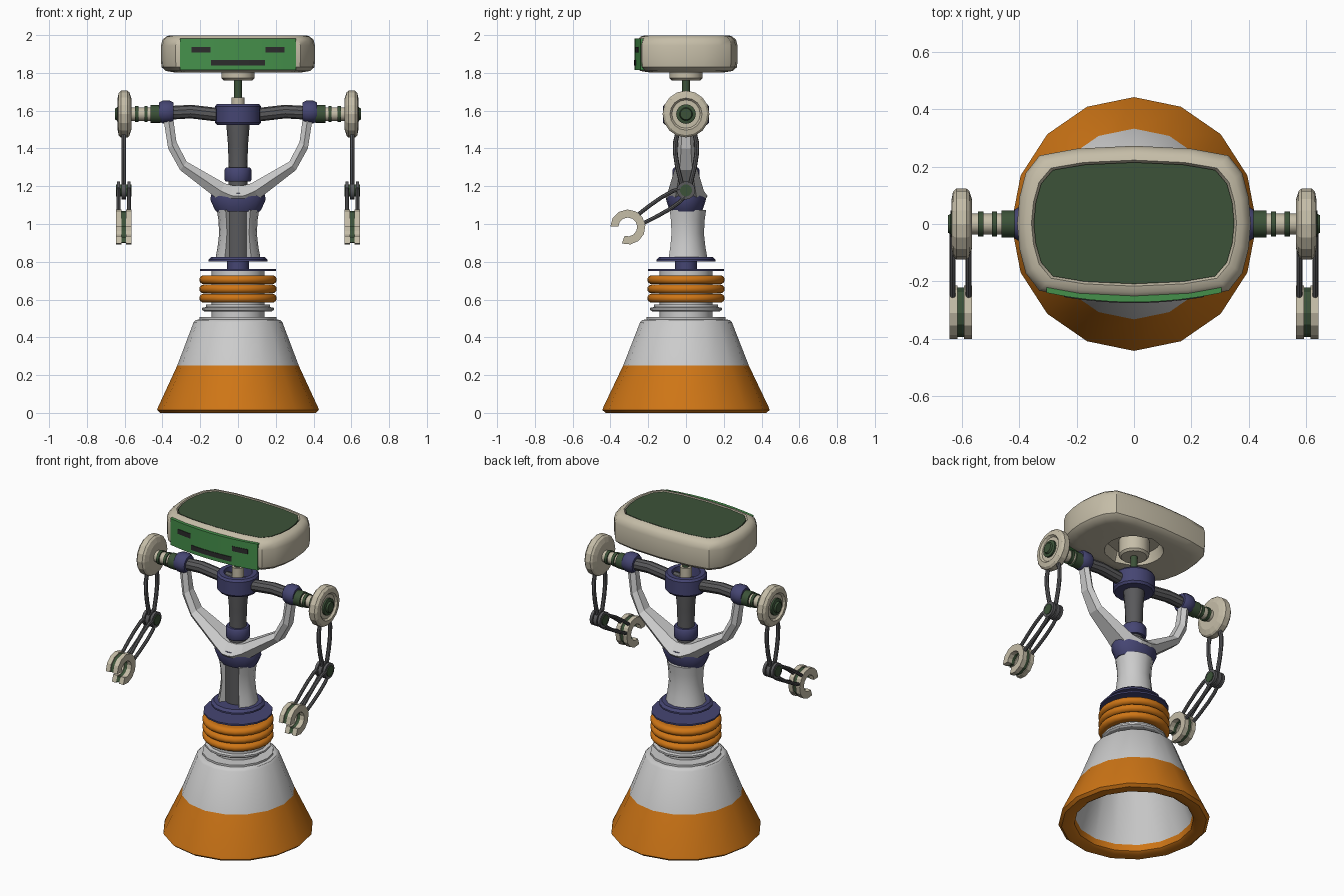
import bpy, bmesh, math
from mathutils import Vector

if "Cube" in bpy.data.objects:
    bpy.data.objects.remove(bpy.data.objects["Cube"])


def mat(name, rgb):
    m = bpy.data.materials.new(name)
    m.diffuse_color = (*rgb, 1)
    m.use_nodes = True
    m.node_tree.nodes["Principled BSDF"].inputs["Base Color"].default_value = m.diffuse_color
    return m


ORANGE = mat("orange", (0.62, 0.18, 0.008))
BEIGE = mat("beige", (0.56, 0.51, 0.39))
GREEN = mat("dark_green", (0.045, 0.085, 0.04))
SCREEN = mat("screen_green", (0.06, 0.28, 0.07))
BLUE = mat("navy", (0.06, 0.06, 0.17))
DARK = mat("charcoal", (0.1, 0.1, 0.105))
BLACK = mat("black", (0.025, 0.025, 0.025))


def loft(name, rings, material=None, wrap=False, cap=True, smooth=True, mirror=False, open_ring=False):
    """Skin a list of equal-length point rings."""
    bm = bmesh.new()
    vs = [[bm.verts.new(p) for p in r] for r in rings]
    n, m = len(vs[0]), len(vs)
    for i in range(m if wrap else m - 1):
        a, b = vs[i], vs[(i + 1) % m]
        for j in range(n - 1 if open_ring else n):
            k = (j + 1) % n
            bm.faces.new((a[j], a[k], b[k], b[j]))
    if cap and not wrap:
        bm.faces.new(vs[0])
        bm.faces.new(vs[-1])
    bmesh.ops.remove_doubles(bm, verts=bm.verts, dist=1e-5)
    bmesh.ops.recalc_face_normals(bm, faces=bm.faces)
    me = bpy.data.meshes.new(name)
    bm.to_mesh(me)
    bm.free()
    ob = bpy.data.objects.new(name, me)
    bpy.context.collection.objects.link(ob)
    if material:
        me.materials.append(material)
    if smooth:
        bpy.ops.object.select_all(action='DESELECT')
        ob.select_set(True)
        bpy.context.view_layer.objects.active = ob
        bpy.ops.object.shade_smooth_by_angle(angle=math.radians(35))
    if mirror:
        ob.modifiers.new("mirror", 'MIRROR')
    return ob


def lathe(name, profile, material=None, segs=16, axis='z', c=(0, 0), sx=1, sy=1, **kw):
    """Spin (radius, height) points; axis x parts turn about y, z = c."""
    rings = []
    for r, h in profile:
        ring = []
        for i in range(segs):
            a = 2 * math.pi * i / segs
            u, v = r * math.sin(a), r * math.cos(a)
            ring.append((u * sx, -v * sy, h) if axis == 'z' else (h, c[0] + u, c[1] + v))
        rings.append(ring)
    return loft(name, rings, material, cap=False, **kw)


def cyl(r, a, b):
    return [(0, a), (r, a), (r, b), (0, b)]


def tube(name, path, r, binormal, material, sides=8, **kw):
    """Round rod along a planar path."""
    pts = [Vector(p) for p in path]
    b = Vector(binormal)
    rings = []
    for i, p in enumerate(pts):
        t = (pts[min(i + 1, len(pts) - 1)] - pts[max(i - 1, 0)]).normalized()
        n = t.cross(b)
        rings.append([p + r * (n * math.cos(2 * math.pi * k / sides) + b * math.sin(2 * math.pi * k / sides))
                      for k in range(sides)])
    return loft(name, rings, material, **kw)


# Conical skirt, hollow underneath
lathe("skirt_band", [(0.345, 0.05), (0.35, 0.012), (0.37, 0), (0.425, 0), (0.443, 0.015), (0.438, 0.03),
                     (0.333, 0.25)], ORANGE, sx=0.967)
lathe("skirt_top", [(0.333, 0.25), (0.243, 0.48), (0.23, 0.492), (0.21, 0.495), (0.21, 0.507), (0, 0.507)], sx=0.967)
lathe("skirt_inside", [(0.345, 0.05), (0.22, 0.44), (0, 0.44)], sx=0.967)

# Waist discs and bellows
lathe("waist_spindle", cyl(0.14, 0.5, 0.75))
lathe("waist_disc", [(0, 0.538), (0.18, 0.538), (0.19, 0.545), (0.19, 0.556), (0.17, 0.56), (0.17, 0.575), (0, 0.575)])
for i, z in enumerate((0.607, 0.656, 0.705)):
    prof = [(0.178 + 0.027 * math.cos(a), z + 0.024 * math.sin(a))
            for a in (math.radians(-100 + 20 * k) for k in range(11))]
    lathe(f"bellows_ring_{i + 1}", [(0.12, prof[0][1])] + prof + [(0.12, prof[-1][1])], ORANGE, segs=24)
lathe("waist_plate", cyl(0.2, 0.751, 0.761), BLUE)
lathe("waist_hub", cyl(0.057, 0.755, 0.81), BLUE)
lathe("torso_plate", [(0, 0.802), (0.155, 0.802), (0.155, 0.812), (0.14, 0.826), (0, 0.826)], BLUE)

# Torso: dark core with a light shell open at the front
lathe("torso_core", cyl(0.075, 0.82, 1.1), DARK)
shell = []
for i in range(11):
    a = math.radians(-180 + 36 + 288 * i / 10)
    shell.append([(r * math.sin(a), r * math.cos(a) * 0.95, z) for r, z in
                  ((0.07, 0.826), (0.118, 0.826), (0.108, 0.88), (0.1, 0.95), (0.104, 1.02), (0.112, 1.075),
                   (0.07, 1.075))])
loft("torso_shell", shell)
lathe("chest_collar", [(0, 1.065), (0.115, 1.065), (0.125, 1.08), (0.147, 1.13), (0.14, 1.165), (0, 1.165)],
      BLUE, sy=0.72)

# Forked chest yoke
half = [(0, 1.09, 0, 1.205, 0.115), (0.04, 1.095, 0.03, 1.205, 0.113), (0.11, 1.133, 0.07, 1.215, 0.095),
        (0.306, 1.285, 0.272, 1.33, 0.055), (0.37, 1.40, 0.326, 1.434, 0.043), (0.395, 1.56, 0.343, 1.56, 0.034)]
stations = [(-a, b, -c, d, e) for a, b, c, d, e in half[:0:-1]] + half
loft("chest_yoke", [[(ox, -.6 * d, oz), ((ox + ix) / 2, -d, (oz + iz) / 2), (ix, -.5 * d, iz),
                     (ix, .5 * d, iz), ((ox + ix) / 2, d, (oz + iz) / 2), (ox, .6 * d, oz)]
                    for ox, oz, ix, iz, d in stations], smooth=False)

# Neck column and collars
lathe("neck_column", [(0, 1.15), (0.052, 1.15), (0.05, 1.32), (0.053, 1.42), (0.063, 1.54), (0.063, 1.58), (0, 1.58)],
      DARK)
lathe("lower_neck_ring", [(0.04, 1.225), (0.066, 1.225), (0.071, 1.235), (0.071, 1.288), (0.064, 1.298), (0.04, 1.298)],
      BLUE)
lathe("upper_neck_ring", [(0.05, 1.525), (0.112, 1.525), (0.122, 1.538), (0.122, 1.622), (0.112, 1.635),
                          (0.083, 1.635), (0.078, 1.57), (0.05, 1.57)], BLUE)
lathe("neck_sleeve", cyl(0.035, 1.57, 1.67), BEIGE)
lathe("neck_rod", cyl(0.021, 1.66, 1.78), GREEN, segs=12)
lathe("head_mount", [(0, 1.76), (0.075, 1.76), (0.088, 1.772), (0.088, 1.87), (0, 1.87)], BEIGE)

# Shoulder bar and joints
bar = [(0, 1.575), (0.12, 1.58), (0.25, 1.595), (0.37, 1.588)]
tube("shoulder_bar", [(-x, 0, z) for x, z in bar[:0:-1]] + [(x, 0, z) for x, z in bar], 0.036, (0, 1, 0), DARK, 10)
AX = dict(axis='x', c=(0, 1.582), mirror=True)
lathe("shoulder_clamp", [(0, 0.342), (0.05, 0.342), (0.06, 0.36), (0.06, 0.4), (0.05, 0.418), (0, 0.418)], BLUE,
      segs=12, axis='x', c=(0, 1.593), mirror=True)
lathe("shoulder_cap", cyl(0.047, 0.41, 0.463), GREEN, **AX)
lathe("shoulder_axle", cyl(0.036, 0.46, 0.58), BEIGE, **AX)
for x in (0.487, 0.535):
    lathe("shoulder_ring", cyl(0.043, x - 0.009, x + 0.009), GREEN, **AX)
lathe("shoulder_disc", [(0, 0.565), (0.085, 0.565), (0.115, 0.575), (0.124, 0.585), (0.124, 0.62), (0.112, 0.632),
                        (0.085, 0.637), (0.075, 0.625), (0, 0.625)], BEIGE, smooth=False, **AX)
lathe("shoulder_hub", [(0, 0.62), (0.052, 0.62), (0.052, 0.636), (0.035, 0.64), (0.03, 0.65), (0, 0.65)], GREEN, **AX)

# Arms: paired rods, elbow joint, C-shaped claw
ARM, ELBOW, HAND = 0.605, (0, 1.178), (-0.308, 0.984)
for s in (-1, 1):
    path = [(0.045, 1.48), (0.057, 1.43), (0.056, 1.37), (0.045, 1.30), (0.03, 1.24), (0.018, 1.19)]
    tube("upper_arm_rod", [(ARM, s * y, z) for y, z in path], 0.0125, (1, 0, 0), DARK, mirror=True)
    d = (Vector(HAND) - Vector(ELBOW)).normalized()
    n = Vector((-d.y, d.x))
    for t in (-1, 1):
        pts = [Vector(ELBOW) + d * u + n * s * w for u, w in
               ((0.01, 0.02), (0.06, 0.034), (0.13, 0.038), (0.21, 0.034), (0.29, 0.026))]
        tube("forearm_rod", [(ARM + t * 0.028, p.x, p.y) for p in pts], 0.0105, (1, 0, 0), DARK, mirror=True)
for a, b in ((-0.036, -0.019), (-0.012, 0.012), (0.019, 0.036)):
    lathe("elbow_plate", cyl(0.048, ARM + a, ARM + b), DARK, axis='x', c=ELBOW, mirror=True)
lathe("elbow_pin", cyl(0.032, ARM - 0.041, ARM + 0.041), GREEN, axis='x', c=ELBOW, mirror=True)


def claw(name, x0, x1, ro, ri, material):
    rings = []
    for i in range(11):
        a = math.radians(250 + 288 * i / 10)
        rings.append([(ARM + x, HAND[0] + r * math.cos(a), HAND[1] + r * math.sin(a))
                      for x, r in ((x0, ri), (x0, ro), (x1, ro), (x1, ri))])
    loft(name, rings, material, smooth=False, mirror=True)


claw("claw_inner_plate", -0.04, -0.011, 0.093, 0.05, BEIGE)
claw("claw_core", -0.011, 0.011, 0.086, 0.055, GREEN)
claw("claw_outer_plate", 0.011, 0.04, 0.093, 0.05, BEIGE)

# Head: rounded case with recessed underside
quarter = [(0.408, 0), (0.40, 0.09), (0.378, 0.175), (0.33, 0.236), (0.2, 0.26), (0, 0.27)]
outline = quarter + [(-x, y) for x, y in quarter[-2::-1]]
outline += [(-x, -y) for x, y in outline[1:-1]]


def head_ring(inset, z):
    return [(x * (1 - inset / 0.408), y * (1 - inset / 0.27) + 0.003, z) for x, y in outline]


def round_ring(r, z):
    return [(r * x / math.hypot(x, y), r * y / math.hypot(x, y), z) for x, y in outline]


loft("head_case", [round_ring(0, 1.865), round_ring(0.15, 1.865), round_ring(0.17, 1.803), head_ring(0.07, 1.803),
                   head_ring(0.025, 1.81), head_ring(0.004, 1.83), head_ring(0, 1.86), head_ring(0, 1.945),
                   head_ring(0.008, 1.975), head_ring(0.028, 1.993), head_ring(0.05, 1.999), head_ring(0.058, 1.985)],
     BEIGE, cap=False)
loft("head_top_panel", [head_ring(0.058, 1.97), head_ring(0.058, 1.996)], GREEN)


# Curved face screen with eyes and mouth
def face_strip(name, x0, x1, z0, z1, lift, material):
    rings = []
    for i in range(9):
        x = x0 + (x1 - x0) * i / 8
        y = -0.271 + 0.033 * (x / 0.306) ** 2
        rings.append([(x, y - lift, z0), (x, y - lift, z1), (x, y + 0.03, z1), (x, y + 0.03, z0)])
    loft(name, rings, material)


face_strip("face_screen", -0.306, 0.306, 1.815, 1.982, 0.002, SCREEN)
face_strip("left_eye", -0.245, -0.145, 1.907, 1.937, 0.005, BLACK)
face_strip("right_eye", 0.145, 0.245, 1.907, 1.937, 0.005, BLACK)
face_strip("mouth", -0.142, 0.142, 1.838, 1.868, 0.005, BLACK)
